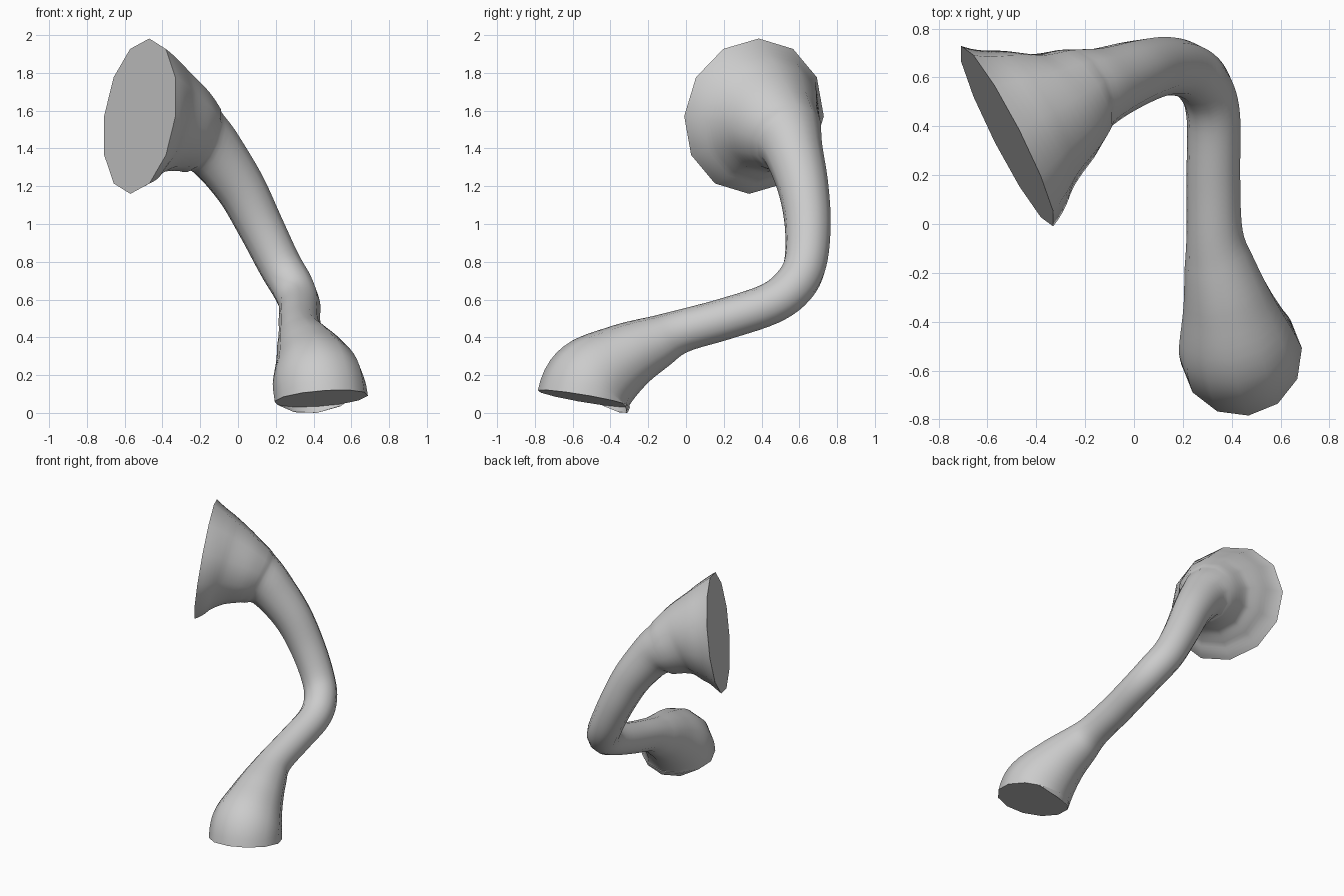
import bpy, bmesh, math
from mathutils import Vector

if "Cube" in bpy.data.objects:
    bpy.data.objects.remove(bpy.data.objects["Cube"])

SIDES, STEPS = 12, 5

# Sweep stations from upper bell to lower bell: x, y, z, radius
stations = [
    (-0.52, 0.36, 1.585, 0.415),
    (-0.42, 0.415, 1.565, 0.335),
    (-0.32, 0.468, 1.53, 0.265),
    (-0.22, 0.53, 1.47, 0.205),
    (-0.13, 0.567, 1.40, 0.16),
    (0.01, 0.62, 1.21, 0.135),
    (0.12, 0.645, 1.00, 0.122),
    (0.22, 0.63, 0.80, 0.115),
    (0.29, 0.565, 0.68, 0.113),
    (0.325, 0.44, 0.59, 0.11),
    (0.325, 0.20, 0.51, 0.11),
    (0.33, -0.03, 0.445, 0.115),
    (0.35, -0.165, 0.385, 0.145),
    (0.385, -0.325, 0.305, 0.187),
    (0.42, -0.48, 0.195, 0.24),
    (0.44, -0.54, 0.09, 0.25),
]
pts = [Vector(s) for s in stations]

# Phantom end points tilt the two mouths to the right planes
top_n = Vector((0.88, 0.45, -0.135, 0)).normalized()
low_n = Vector((0.08, -0.17, -1, 0)).normalized()
first, last = pts[1] - top_n * 0.25, pts[-2] + low_n * 0.25
first.w, last.w = 0.49, 0.26
pts = [first] + pts + [last]


def spline(a, b, c, d, t):
    """Catmull-Rom position and tangent."""
    k1, k2, k3 = c - a, 2 * a - 5 * b + 4 * c - d, 3 * b - a - 3 * c + d
    p = b + 0.5 * (k1 * t + k2 * t * t + k3 * t ** 3)
    g = k1 + 2 * k2 * t + 3 * k3 * t * t
    return p, g.xyz.normalized()


samples = []
for i in range(len(pts) - 3):
    for s in range(STEPS):
        samples.append(spline(*pts[i:i + 4], s / STEPS))
samples.append(spline(*pts[-4:], 1.0))

# Horn tube: rings carried along the path without twist
bm = bmesh.new()
up = Vector((0, 0, 1))
rings = []
for p, t in samples:
    up = (up - t * up.dot(t)).normalized()
    side = t.cross(up)
    rings.append([bm.verts.new(p.xyz + p.w * (up * math.cos(a) + side * math.sin(a)))
                  for a in (2 * math.pi * k / SIDES for k in range(SIDES))])
for r0, r1 in zip(rings, rings[1:]):
    for k in range(SIDES):
        n = (k + 1) % SIDES
        bm.faces.new((r0[k], r0[n], r1[n], r1[k]))

# Flat caps closing both mouths
bm.faces.new(rings[0])
bm.faces.new(rings[-1])
bmesh.ops.recalc_face_normals(bm, faces=bm.faces[:])

# Stand on the ground
low = min(v.co.z for v in bm.verts)
bmesh.ops.translate(bm, verts=bm.verts[:], vec=(0, 0, -low))

mesh = bpy.data.meshes.new("double_horn_tube")
bm.to_mesh(mesh)
bm.free()
obj = bpy.data.objects.new("double_horn_tube", mesh)
bpy.context.collection.objects.link(obj)
bpy.context.view_layer.objects.active = obj
obj.select_set(True)
bpy.ops.object.shade_smooth_by_angle(angle=math.radians(40))
